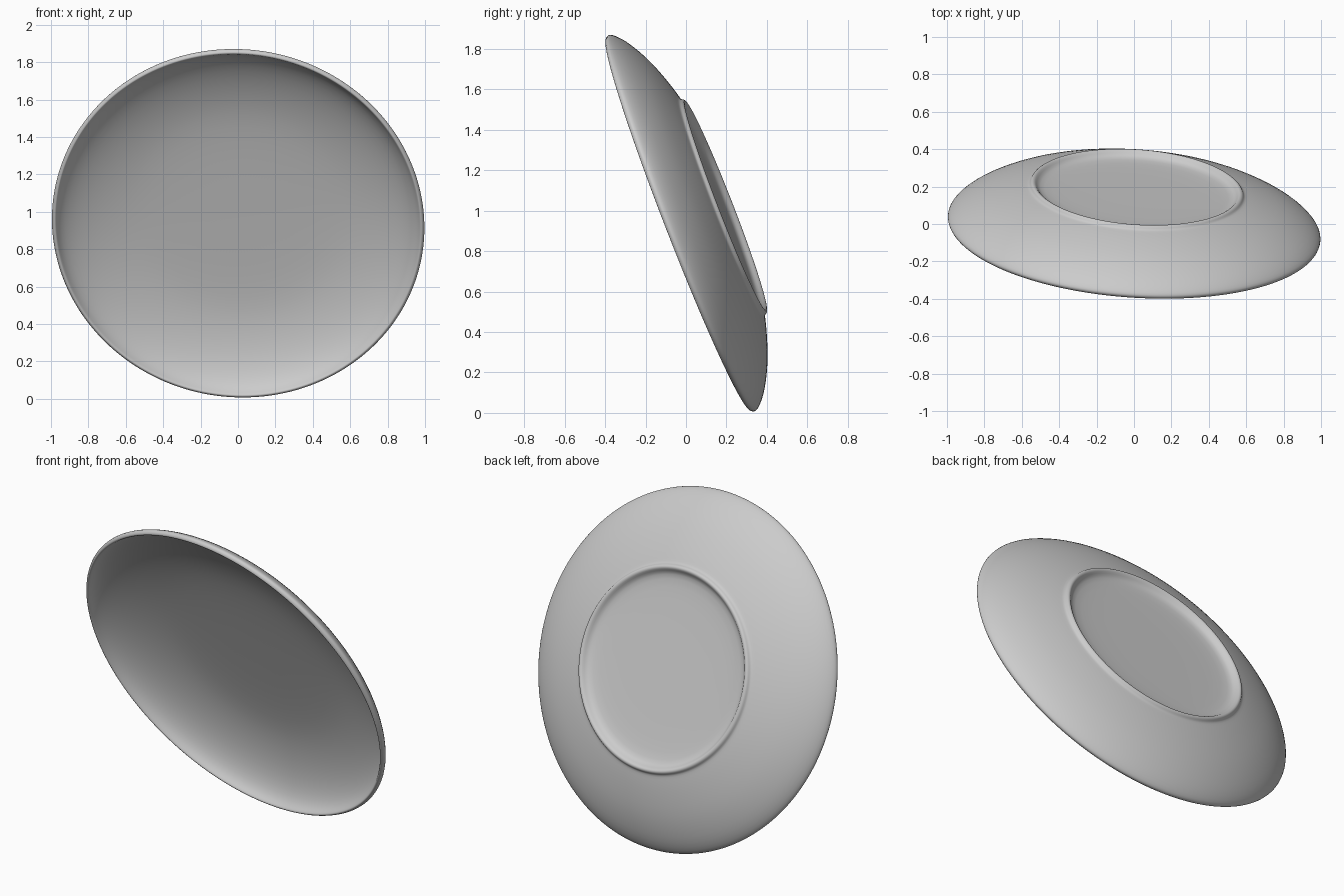
import bpy
import bmesh
import math
from mathutils import Vector

if "Cube" in bpy.data.objects:
    bpy.data.objects.remove(bpy.data.objects["Cube"], do_unlink=True)


def flat_material(name, rgb):
    mat = bpy.data.materials.new(name)
    mat.use_nodes = True
    colour = (*rgb, 1)
    mat.diffuse_color = colour
    mat.node_tree.nodes["Principled BSDF"].inputs["Base Color"].default_value = colour
    return mat


def lathe(name, profile, segments, mat):
    """Turn an open profile of (radius, depth) around the local z axis."""
    bm = bmesh.new()
    verts = [bm.verts.new((r, 0, -d)) for r, d in profile]
    edges = [bm.edges.new(pair) for pair in zip(verts, verts[1:])]
    bmesh.ops.spin(bm, geom=verts + edges, cent=(0, 0, 0), axis=(0, 0, 1),
                   angle=math.tau, steps=segments, use_merge=True)
    bmesh.ops.remove_doubles(bm, verts=bm.verts, dist=0.0001)
    bmesh.ops.recalc_face_normals(bm, faces=bm.faces)
    mesh = bpy.data.meshes.new(name)
    bm.to_mesh(mesh)
    bm.free()
    mesh.materials.append(mat)
    mesh.shade_smooth()
    obj = bpy.data.objects.new(name, mesh)
    bpy.context.collection.objects.link(obj)
    return obj


# Cross-section: hollow face, rounded lip, outer wall, foot ring, recessed base
face = [(0, 0.195), (0.3, 0.194), (0.5, 0.188), (0.62, 0.174), (0.74, 0.147),
        (0.84, 0.112), (0.91, 0.075), (0.955, 0.038), (0.972, 0.008)]
lip = [(0.978, -0.004), (0.988, -0.004), (0.998, 0.008), (1.0, 0.02)]
wall = [(0.985, 0.042), (0.945, 0.078), (0.88, 0.118), (0.8, 0.158),
        (0.7, 0.194), (0.62, 0.218), (0.585, 0.226)]
foot = [(0.574, 0.231), (0.568, 0.246), (0.556, 0.251), (0.544, 0.246),
        (0.53, 0.225), (0.505, 0.212)]
base = [(0.4, 0.208), (0.2, 0.207), (0, 0.207)]

ceramic = flat_material("grey ceramic", (0.6, 0.6, 0.6))
plate = lathe("plate", face + lip + wall + foot + base, 96, ceramic)

# Smooth the turned surface
smooth = plate.modifiers.new("smooth", "SUBSURF")
smooth.levels = smooth.render_levels = 1

# Lean the plate back with its hollow face to the front
facing = Vector((-0.065, -0.93, -0.361))
plate.rotation_euler = facing.to_track_quat("Z", "Y").to_euler()
plate.location = (0, -0.035, 0.933)
